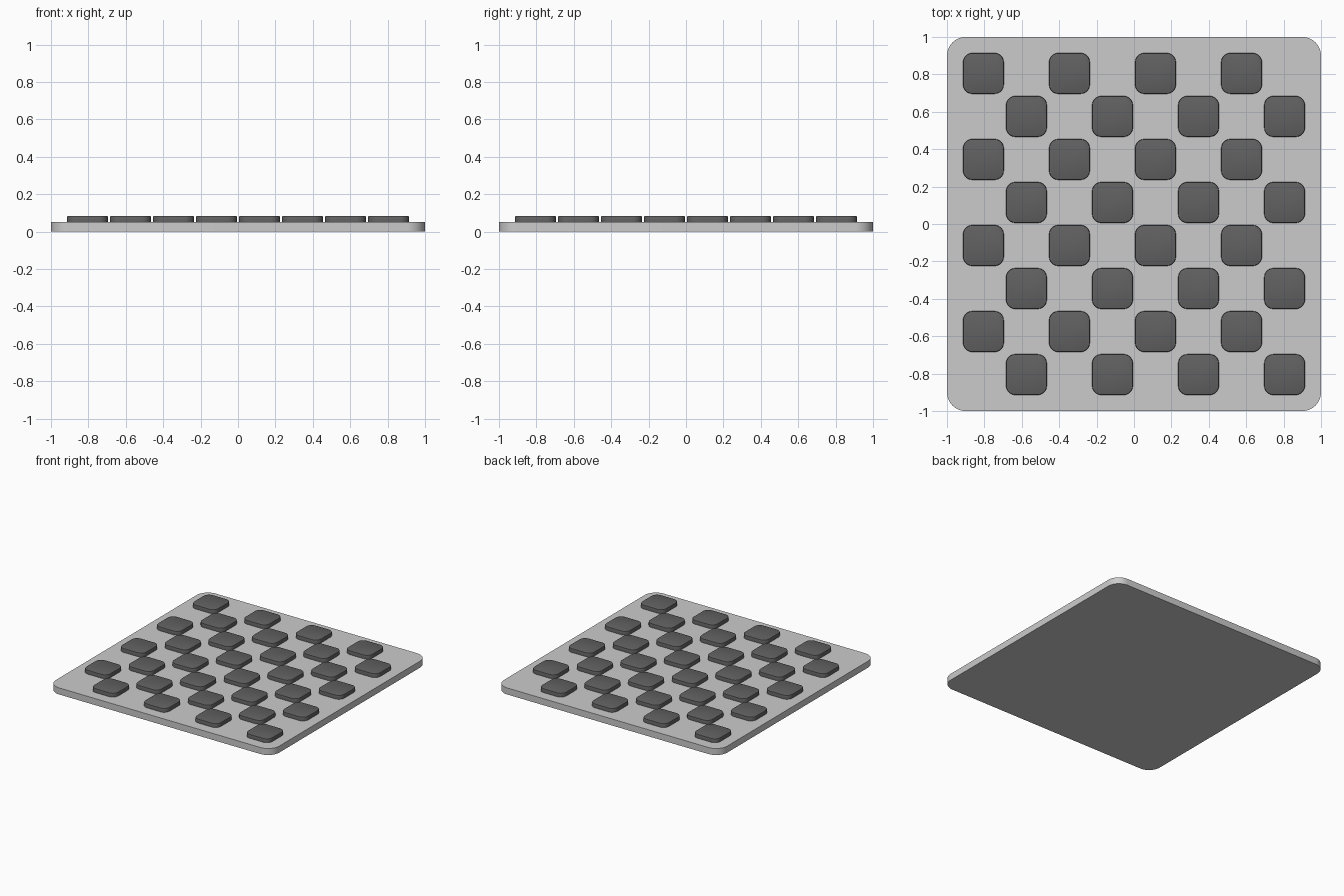
import bpy, bmesh

if "Cube" in bpy.data.objects:
    bpy.data.objects.remove(bpy.data.objects["Cube"])

def rounded_slab(name, size, z0, z1, radius, edge, segments, loc=(0, 0)):
    """Square slab with rounded vertical corners and an optional softened top rim."""
    bm = bmesh.new()
    bmesh.ops.create_cube(bm, size=1)
    for v in bm.verts:
        v.co.x *= size
        v.co.y *= size
        v.co.z = z1 if v.co.z > 0 else z0
    uprights = [e for e in bm.edges if abs(e.verts[0].co.z - e.verts[1].co.z) > 1e-4]
    bmesh.ops.bevel(bm, geom=uprights, offset=radius, offset_type='OFFSET',
                    segments=segments, profile=0.5, affect='EDGES')
    if edge:
        rim = [e for e in bm.edges if all(abs(v.co.z - z1) < 1e-5 for v in e.verts)]
        bmesh.ops.bevel(bm, geom=rim, offset=edge, offset_type='OFFSET',
                        segments=2, profile=0.5, affect='EDGES')
    bmesh.ops.recalc_face_normals(bm, faces=bm.faces)
    mesh = bpy.data.meshes.new(name)
    bm.to_mesh(mesh)
    bm.free()
    obj = bpy.data.objects.new(name, mesh)
    obj.location = (loc[0], loc[1], 0)
    bpy.context.collection.objects.link(obj)
    bpy.ops.object.select_all(action='DESELECT')
    obj.select_set(True)
    bpy.context.view_layer.objects.active = obj
    bpy.ops.object.shade_smooth_by_angle()
    return obj

dark = bpy.data.materials.new("dark_tile")
dark.diffuse_color = (0.12, 0.12, 0.12, 1)
dark.use_nodes = True
dark.node_tree.nodes["Principled BSDF"].inputs["Base Color"].default_value = dark.diffuse_color

# Base board
rounded_slab("board", 2.0, 0.0, 0.053, 0.1, 0, 10)

# Raised dark squares on alternating cells
PITCH = 0.23
first = None
for row in range(8):
    for col in range(8):
        if (row + col) % 2 == 0:
            continue
        x, y = (col - 3.5) * PITCH, (row - 3.5) * PITCH
        if first is None:
            first = rounded_slab("dark_square", 0.218, 0.05, 0.085, 0.05, 0.006, 8, (x, y))
            first.data.materials.append(dark)
        else:
            tile = first.copy()
            tile.location = (x, y, 0)
            bpy.context.collection.objects.link(tile)
